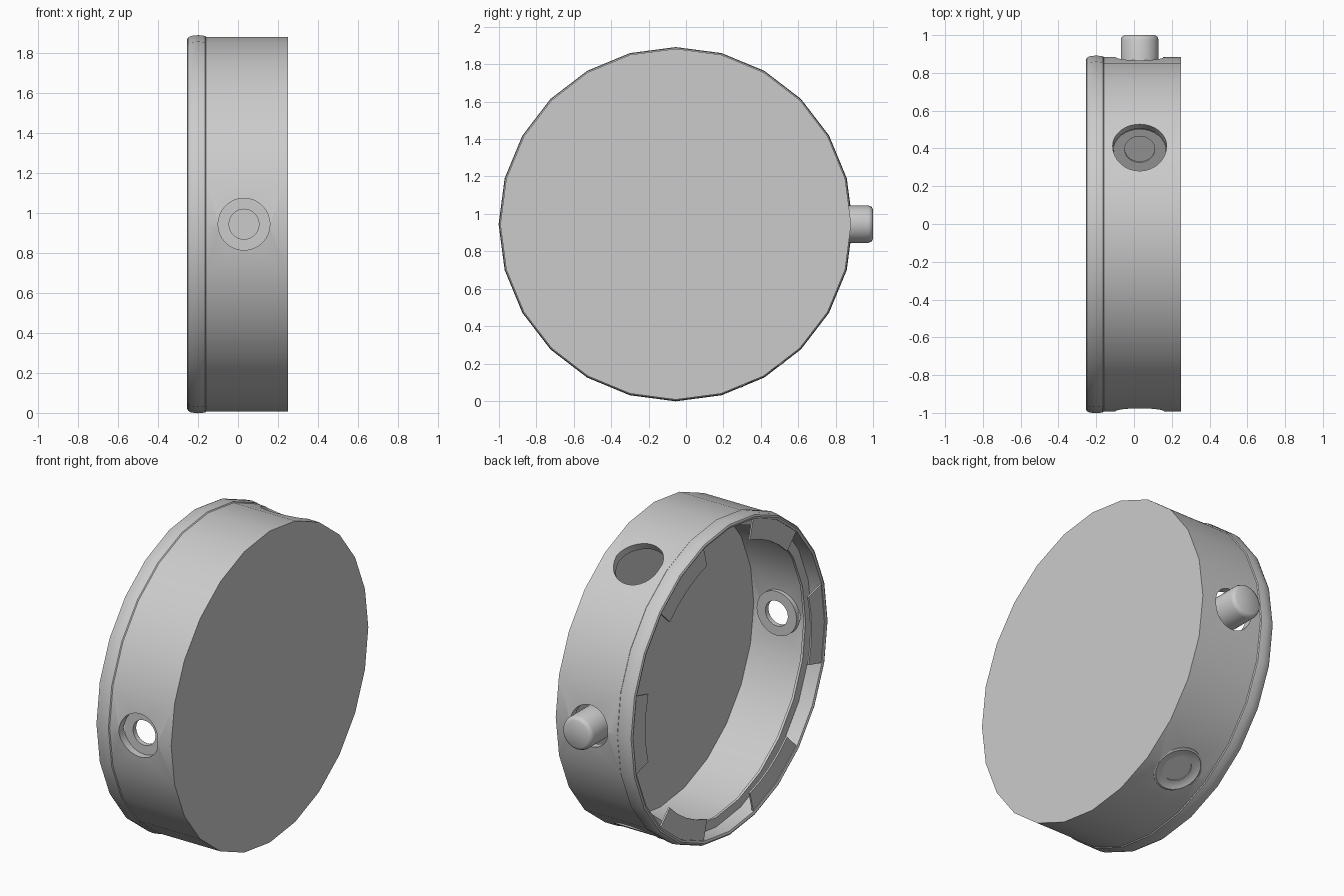
import bpy, bmesh
from math import radians, cos, sin, tau
from mathutils import Matrix, Vector

if "Cube" in bpy.data.objects:
    bpy.data.objects.remove(bpy.data.objects["Cube"])

CENTRE = Vector((0, -0.055, 0.945))
PORT_X = 0.03

grey = bpy.data.materials.new("plain_grey")
grey.use_nodes = True
grey.diffuse_color = (0.6, 0.6, 0.6, 1)
grey.node_tree.nodes["Principled BSDF"].inputs["Base Color"].default_value = (0.6, 0.6, 0.6, 1)


def make(name, bm, matrix, angle=30):
    """Turn a bmesh into a shaded object placed by a matrix."""
    bmesh.ops.remove_doubles(bm, verts=bm.verts, dist=1e-5)
    bmesh.ops.recalc_face_normals(bm, faces=bm.faces)
    bm.transform(matrix)
    mesh = bpy.data.meshes.new(name)
    bm.to_mesh(mesh)
    bm.free()
    mesh.materials.append(grey)
    ob = bpy.data.objects.new(name, mesh)
    bpy.context.collection.objects.link(ob)
    shade(ob, angle)
    return ob


def shade(ob, angle=30):
    bpy.ops.object.select_all(action='DESELECT')
    ob.select_set(True)
    bpy.context.view_layer.objects.active = ob
    bpy.ops.object.shade_smooth_by_angle(angle=radians(angle))


def lathe(profile, sides, closed=False, arc=tau):
    """Spin (radius, height) points about the local z axis."""
    bm = bmesh.new()
    verts = [bm.verts.new((r, 0, h)) for r, h in profile]
    pairs = list(zip(verts, verts[1:]))
    if closed:
        pairs.append((verts[-1], verts[0]))
    edges = [bm.edges.new(p) for p in pairs]
    geom = verts + edges
    if arc < tau:
        geom.append(bm.faces.new(verts))
    bmesh.ops.spin(bm, geom=geom, cent=(0, 0, 0), axis=(0, 0, 1),
                   angle=arc, steps=sides)
    return bm


def radial(deg):
    """Place local z pointing outward from the drum axis, at an angle from +y."""
    a = radians(deg)
    out = Vector((0, cos(a), sin(a)))
    place = Matrix.Translation(CENTRE + Vector((PORT_X, 0, 0)))
    return place @ out.to_track_quat('Z', 'X').to_matrix().to_4x4()


# Drum axis: local z becomes world x, local x becomes world y
axis = Matrix.Translation(CENTRE) @ Matrix(((0, 0, 1, 0), (1, 0, 0, 0),
                                            (0, 1, 0, 0), (0, 0, 0, 1)))

# Drum: closed disc at +x, rolled lip round the open end at -x, inner flange behind the lip
drum = make("drum_shell", lathe([
    (0, 0.25), (0.938, 0.25), (0.938, -0.16), (0.943, -0.165), (0.947, -0.2),
    (0.943, -0.235), (0.935, -0.25), (0.925, -0.255), (0.912, -0.25),
    (0.912, -0.16), (0.855, -0.16), (0.855, -0.145), (0.89, -0.145),
    (0.89, 0.21), (0, 0.21)], 24), axis)

# Round ports: three at equal spacing plus the button opening
for deg, radius in ((60, 0.143), (180, 0.13), (-60, 0.138), (0, 0.125)):
    cutter = make("port_cutter", lathe([(0, 0.7), (radius, 0.7), (radius, 1.1), (0, 1.1)], 32),
                  radial(deg))
    cut = drum.modifiers.new("port", 'BOOLEAN')
    cut.object = cutter
    cut.solver = 'EXACT'
    bpy.context.view_layer.objects.active = drum
    bpy.ops.object.modifier_apply(modifier=cut.name)
    bpy.data.objects.remove(cutter)
shade(drum)

# Recessed ring in the front port
make("front_collar", lathe([(0.075, 0.85), (0.133, 0.85), (0.133, 0.88), (0.075, 0.88)],
                           32, closed=True), radial(180))

# Shallow dished cover closing the lower port
make("lower_cover", lathe([
    (0, 0.908), (0.08, 0.908), (0.08, 0.9), (0.14, 0.9), (0.14, 0.928), (0.13, 0.932),
    (0.11, 0.922), (0.08, 0.922), (0.08, 0.916), (0, 0.916)], 32), radial(-60))

# Push button with a rounded end
make("push_button", lathe([(0, 0.8), (0.1, 0.8), (0.1, 1.03), (0.094, 1.046),
                           (0.08, 1.055), (0, 1.055)], 32), radial(0), 50)

# Six thin locking tabs across the open end
for i in range(6):
    turn = Matrix.Rotation(radians(60 * i - 15), 4, 'Z')
    tab = lathe([(0.79, -0.245), (0.925, -0.245), (0.925, -0.235), (0.79, -0.235)],
                4, closed=True, arc=radians(30))
    make("locking_tab_%d" % (i + 1), tab, axis @ turn)
